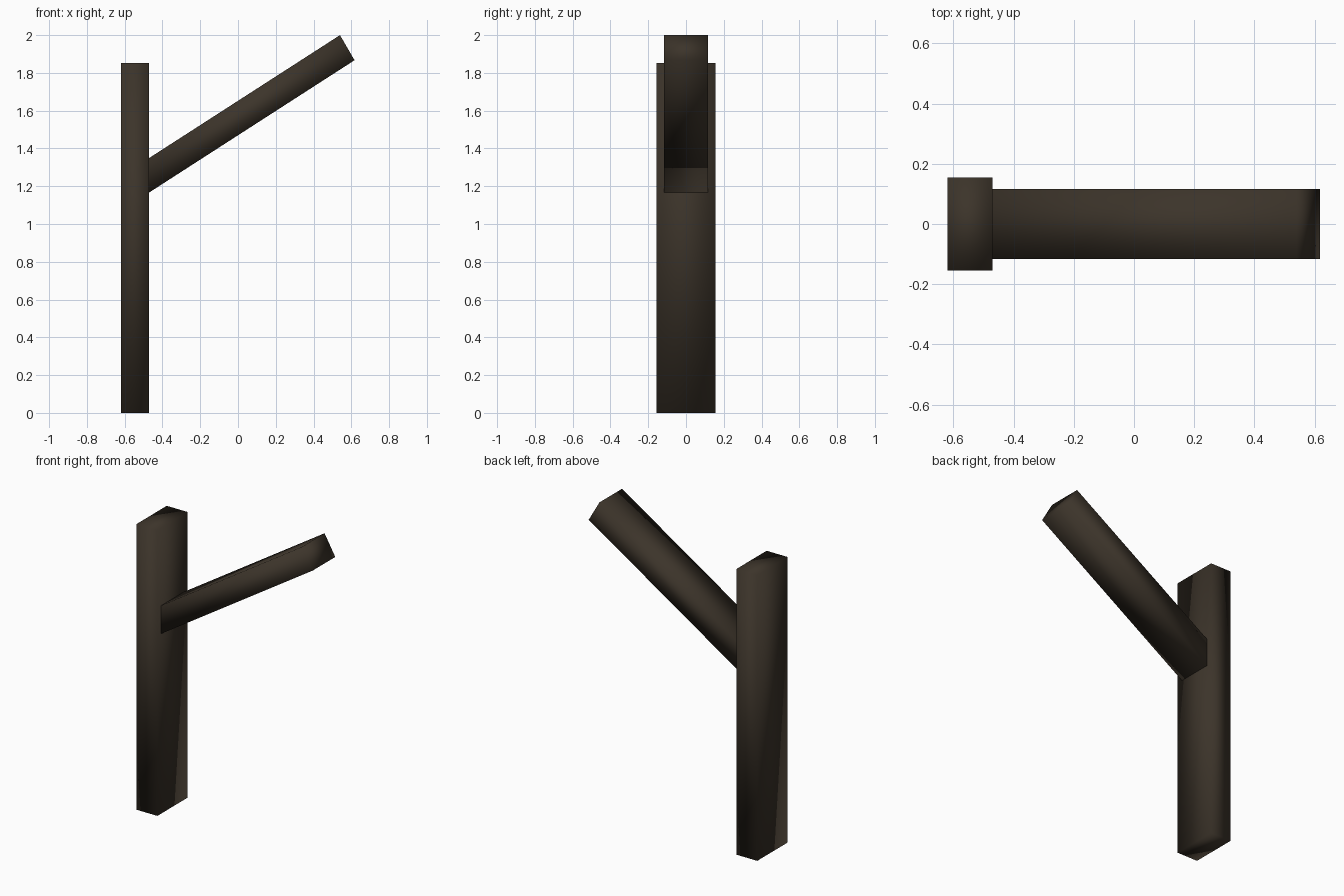
import bpy, bmesh
from mathutils import Vector

if "Cube" in bpy.data.objects:
    bpy.data.objects.remove(bpy.data.objects["Cube"])

wood = bpy.data.materials.new("dark_brown_wood")
wood.diffuse_color = (0.045, 0.034, 0.023, 1)
wood.use_nodes = True
wood.node_tree.nodes["Principled BSDF"].inputs["Base Color"].default_value = wood.diffuse_color


def beam(name, profile, half_depth):
    """Extrude an x-z outline symmetrically along y, with soft shading."""
    bm = bmesh.new()
    face = bm.faces.new([bm.verts.new((x, -half_depth, z)) for x, z in profile])
    ext = bmesh.ops.extrude_face_region(bm, geom=[face])
    verts = [g for g in ext["geom"] if isinstance(g, bmesh.types.BMVert)]
    bmesh.ops.translate(bm, verts=verts, vec=(0, 2 * half_depth, 0))
    bmesh.ops.recalc_face_normals(bm, faces=bm.faces)
    for f in bm.faces:
        f.smooth = True
    mesh = bpy.data.meshes.new(name)
    bm.to_mesh(mesh)
    bm.free()
    mesh.materials.append(wood)
    obj = bpy.data.objects.new(name, mesh)
    bpy.context.collection.objects.link(obj)
    return obj


# upright post
beam("post", [(-0.62, 0), (-0.47, 0), (-0.47, 1.853), (-0.62, 1.853)], 0.155)

# slanted arm: square-cut bar whose inner end is buried in the post
low_end, top_end = Vector((0.617, 1.867)), Vector((0.54, 2.0))
along = Vector((-0.47, 1.167)) - low_end
run = along * 1.015
beam("arm", [low_end, top_end, top_end + run, low_end + run], 0.116)
